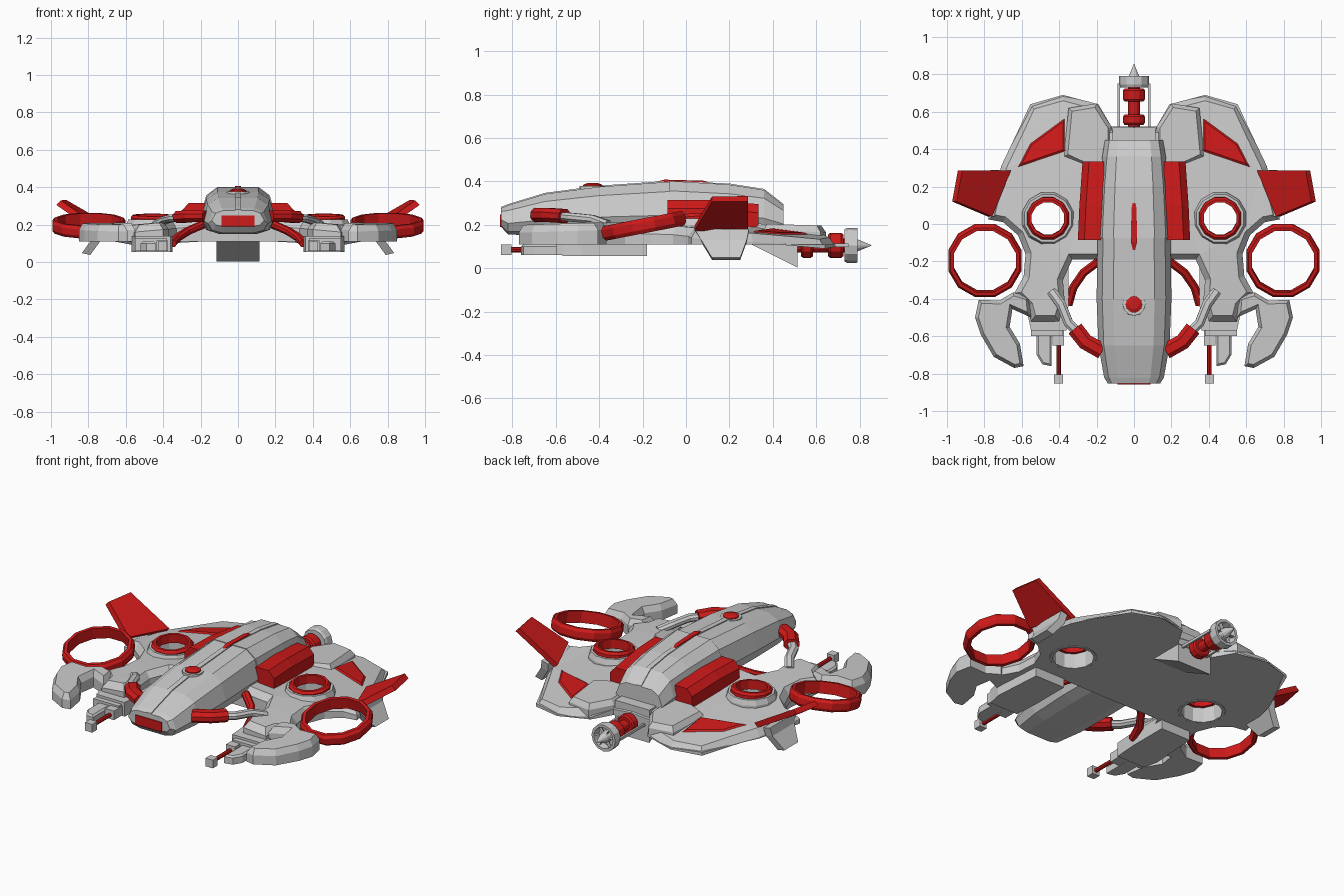
import bpy, bmesh, math
from mathutils import Vector, Matrix

if "Cube" in bpy.data.objects:
    bpy.data.objects.remove(bpy.data.objects["Cube"])

RED = bpy.data.materials.new("red_paint")
RED.diffuse_color = (0.62, 0.01, 0.01, 1)
RED.use_nodes = True
RED.node_tree.nodes["Principled BSDF"].inputs["Base Color"].default_value = RED.diffuse_color


def finish(bm, name, red=False, mirror=False):
    bmesh.ops.recalc_face_normals(bm, faces=bm.faces)
    me = bpy.data.meshes.new(name)
    bm.to_mesh(me)
    bm.free()
    ob = bpy.data.objects.new(name, me)
    bpy.context.collection.objects.link(ob)
    if red:
        me.materials.append(RED)
    if mirror:
        ob.modifiers.new("mirror", "MIRROR").use_mirror_merge = False
    return ob


def loft(name, rings, red=False, mirror=False, closed=False):
    """Skin a list of equal-length point rings; cap the ends unless closed."""
    bm = bmesh.new()
    vs = [[bm.verts.new(p) for p in r] for r in rings]
    n = len(vs[0])
    for a, b in zip(vs, vs[1:] + (vs[:1] if closed else [])):
        for i in range(n):
            j = (i + 1) % n
            bm.faces.new((a[i], a[j], b[j], b[i]))
    if not closed:
        bm.faces.new(vs[0][::-1])
        bm.faces.new(vs[-1])
    return finish(bm, name, red, mirror)


def plate(name, pts, zb, zt, inset=0.02, rise=0.02, red=False, mirror=True):
    """Outline slab with bevelled upper edge; zt is a function of x, y."""
    bm = bmesh.new()
    lo = [bm.verts.new((x, y, zb)) for x, y in pts]
    hi = [bm.verts.new((x, y, zt(x, y) - rise)) for x, y in pts]
    n = len(pts)
    bm.faces.new(lo)
    top = bm.faces.new(hi)
    for i in range(n):
        j = (i + 1) % n
        bm.faces.new((lo[i], lo[j], hi[j], hi[i]))
    bmesh.ops.recalc_face_normals(bm, faces=bm.faces)
    if inset:
        bmesh.ops.inset_region(bm, faces=[top], thickness=inset, use_even_offset=True)
        for v in top.verts:
            v.co.z += rise
    bmesh.ops.triangulate(bm, faces=[f for f in bm.faces if len(f.verts) > 4])
    return finish(bm, name, red, mirror)


def box(name, x, y, z, red=False, mirror=False):
    ring = lambda yy: [(x[0], yy, z[0]), (x[1], yy, z[0]), (x[1], yy, z[1]), (x[0], yy, z[1])]
    return loft(name, [ring(y[0]), ring(y[1])], red, mirror)


def bar(name, path, w, h, red=False):
    """Chamfered bar swept along a path, mirrored."""
    path = [Vector(p) for p in path]
    rings = []
    for i, p in enumerate(path):
        t = (path[min(i + 1, len(path) - 1)] - path[max(i - 1, 0)]).normalized()
        s = t.cross(Vector((0, 0, 1))).normalized()
        u = s.cross(t)
        rings.append([p + s * a * w + u * b * h for a, b in
                      ((1, .4), (.5, 1), (-.5, 1), (-1, .4), (-1, -.4), (-.5, -1), (.5, -1), (1, -.4))])
    return loft(name, rings, red, True)


def hoop(name, c, ri, ro, h, tilt=0, red=True, mirror=True, n=12):
    """Faceted duct ring with an outward-bulging wall."""
    m = Matrix.Translation(c) @ Matrix.Rotation(math.radians(tilt), 4, "X")
    prof = [(ri, -h), (ro - .012, -h), (ro, -h * .5), (ro, h * .5), (ro - .012, h), (ri, h)]
    rings = [[m @ Vector((r * math.cos(a), r * math.sin(a), z)) for r, z in prof]
             for a in (2 * math.pi * (k + .5) / n for k in range(n))]
    return loft(name, rings, red, mirror, closed=True)


def turned(name, c, prof, axis="Z", red=False, mirror=False, n=12):
    """Solid of revolution; prof lists (distance along axis, radius)."""
    rings = []
    for d, r in prof:
        ring = []
        for k in range(n):
            a = 2 * math.pi * k / n
            u, v = r * math.cos(a), r * math.sin(a)
            ring.append(Vector(c) + Vector((u, v, d) if axis == "Z" else (u, d, v)))
        rings.append(ring)
    return loft(name, rings, red, mirror)


# Main hull, half outline mirrored, pierced for the small fans
hull_z = lambda x, y: 0.25 - 0.09 * x - 0.13 * max(0, y - 0.1)
hull = plate("hull", [(0, -.19), (.33, -.19), (.38, -.3), (.37, -.42), (.4, -.52), (.55, -.52), (.57, -.44),
                      (.64, -.37), (.59, -.28), (.58, -.16), (.62, -.06), (.7, .01), (.78, .025), (.71, .31),
                      (.61, .52), (.555, .64), (.38, .69), (.19, .64), (.12, .52), (0, .52)],
             .11, hull_z, .03, .04)
cutter = turned("fan_hole_cutter", (.46, .03, 0), [(0, .132), (.5, .132)])
cutter.hide_render = True
cutter.hide_viewport = True
cut = hull.modifiers.new("fan_hole", "BOOLEAN")
cut.operation, cut.object, cut.solver = "DIFFERENCE", cutter, "EXACT"
hull.modifiers.move(1, 0)

# Fans
hoop("fan_collar", (.46, .03, .168), .115, .143, .06, red=False)
hoop("small_fan_ring", (.46, .03, .225), .09, .117, .027, 4)
hoop("large_fan_ring", (.797, -.195, .195), .172, .203, .034, 11)


# Fuselage, front and rear sections
def section(y, w, zb, zt):
    half = [(.55, 1), (.85, .82), (1, .38), (.85, .1), (.5, 0)]
    pts = half + [(-x, z) for x, z in half[::-1]]
    return [(x * w, y, zb + z * (zt - zb)) for x, z in pts]


front = [(-.852, .14, .19, .277), (-.82, .16, .155, .29), (-.65, .19, .15, .342),
         (-.4, .2, .15, .375), (-.075, .195, .15, .398)]
rear = [(-.075, .2, .15, .402), (.2, .185, .15, .385), (.36, .17, .15, .36), (.45, .155, .15, .29)]
loft("fuselage_front", [section(*s) for s in front])
loft("fuselage_rear", [section(*s) for s in rear])
loft("spine_strip", [[(-.022, y, t - .03), (.022, y, t - .03), (.015, y, t + .005), (-.015, y, t + .005)]
                     for y, w, b, t in front + rear[1:]])
box("nose_intake", (-.088, .088), (-.857, -.8), (.19, .248), True)
loft("spine_fin", [[(-w, y, .36), (w, y, .36), (w, y, z), (-w, y, z)]
                   for y, w, z in ((-.14, .006, .398), (-.1, .016, .408), (.08, .014, .403), (.12, .006, .392))], True)
turned("dome_collar", (0, -.43, .35), [(0, .062), (.028, .06)])
turned("dome_light", (0, -.43, .36), [(0, .046), (.024, .044), (.032, .025)], red=True)

# Red panels along the fuselage and on the rear hull
loft("side_panel", [[(.16, y, .19), (x, y, .19), (x, y, t - .04), (x - .035, y, t), (.16, y, t)]
                    for y, x, t in ((-.085, .3, .315), (.1, .292, .315), (.335, .275, .295))], True, True)
plate("rear_panel", [(.37, .565), (.37, .39), (.62, .305), (.555, .43)], .13,
      lambda x, y: hull_z(x, y) + .006, .01, .008, True)

# Rear shoulder blocks beside the tail
plate("shoulder_block", [(.12, .52), (.2, .645), (.35, .62), (.375, .36), (.2, .28), (.12, .3)], .11,
      lambda x, y: .215 - .03 * y, .02, .03)

# Outer claws
plate("claw", [(.55, -.5), (.56, -.39), (.645, -.365), (.72, -.41), (.83, -.405), (.85, -.5), (.82, -.59),
               (.75, -.71), (.64, -.77), (.59, -.76), (.61, -.64), (.665, -.55), (.65, -.455)], .11,
      lambda x, y: .21 + .03 * (y + .4), .018, .035)

# Underslung pods and guns
plate("gun_pod", [(.35, -.18), (.55, -.18), (.57, -.48), (.55, -.57), (.36, -.57), (.35, -.42)], .055,
      lambda x, y: .14, 0, 0)
box("pod_front_block", (.38, .55), (-.6, -.5), (.06, .125), mirror=True)
plate("pod_blade", [(.44, -.55), (.44, -.76), (.49, -.75), (.52, -.7), (.52, -.55)], .06,
      lambda x, y: .11, .01, .01)
box("gun_mount", (.375, .435), (-.65, -.56), (.06, .115), mirror=True)
turned("gun_barrel", (.403, 0, .085), [(-.82, .012), (-.62, .012)], "Y", True, True, 8)
box("gun_muzzle", (.38, .428), (-.852, -.805), (.06, .11), mirror=True)

# Arms linking pods to the nose
bar("arm_grey", [(.44, -.36, .2), (.39, -.43, .225), (.35, -.53, .235), (.28, -.6, .24)], .026, .02)
bar("arm_red", [(.315, -.56, .24), (.26, -.63, .245), (.17, -.68, .245)], .043, .032, True)
bar("brace_red", [(.35, -.43, .1), (.325, -.34, .13), (.27, -.26, .165), (.19, -.2, .2)], .022, .02, True)


# Red upper wings and grey lower winglets: root and tip quads
def winglet(name, root, tip, red):
    t = .012
    ring = lambda q: [(x + s * t, y, z - s * t) for s, (x, y, z) in
                      ((-1, q[0]), (-1, q[1]), (1, q[1]), (1, q[0]))]
    loft(name, [ring(root), ring(tip)], red, True)


winglet("upper_wing", ((.77, .04, .185), (.67, .285, .17)), ((.96, .12, .318), (.93, .285, .32)), True)
loft("lower_winglet", [[(x - .025, a, z), (x + .02, a, z + .01), (x + .02, b, z + .01), (x - .025, b, z)]
                       for x, a, b, z in ((.745, .04, .29, .17), (.755, .07, .28, .12), (.815, .12, .25, .038))],
     mirror=True)

# Tail wedge and engine
loft("tail_wedge", [[(x, .2, .13), (x, .27, .125), (x, .515, .002), (x, .515, .2), (x, .2, .2)]
                    for x in (-.115, .115)])
E = (0, 0, .105)
turned("engine_core", E, [(.5, .032), (.75, .032)], "Y", True)
for i, (a, b) in enumerate(((.53, .585), (.655, .725))):
    turned(f"engine_collar_{i + 1}", E, [(a, .05), (a + .01, .058), (b - .01, .058), (b, .05)], "Y", True)
duct = [(.73, .074), (.745, .081), (.79, .08), (.79, .064), (.75, .058)]
turned("engine_duct", E, duct, "Y")
turned("engine_cone", E, [(.74, .035), (.79, .028), (.855, .001)], "Y")
for k in range(6):
    a = k * math.pi / 3
    u = Vector((math.cos(a), 0, math.sin(a)))
    bar_pts = [u * r + Vector((0, .772, .105)) for r in (.02, .07)]
    loft(f"duct_spoke_{k + 1}", [[p + Vector((0, -.012, 0)), p + u.cross(Vector((0, .004, 0))),
                                 p + Vector((0, .012, 0))] for p in bar_pts])
box("engine_rail", (.076, .088), (.51, .75), (.097, .113), mirror=True)
